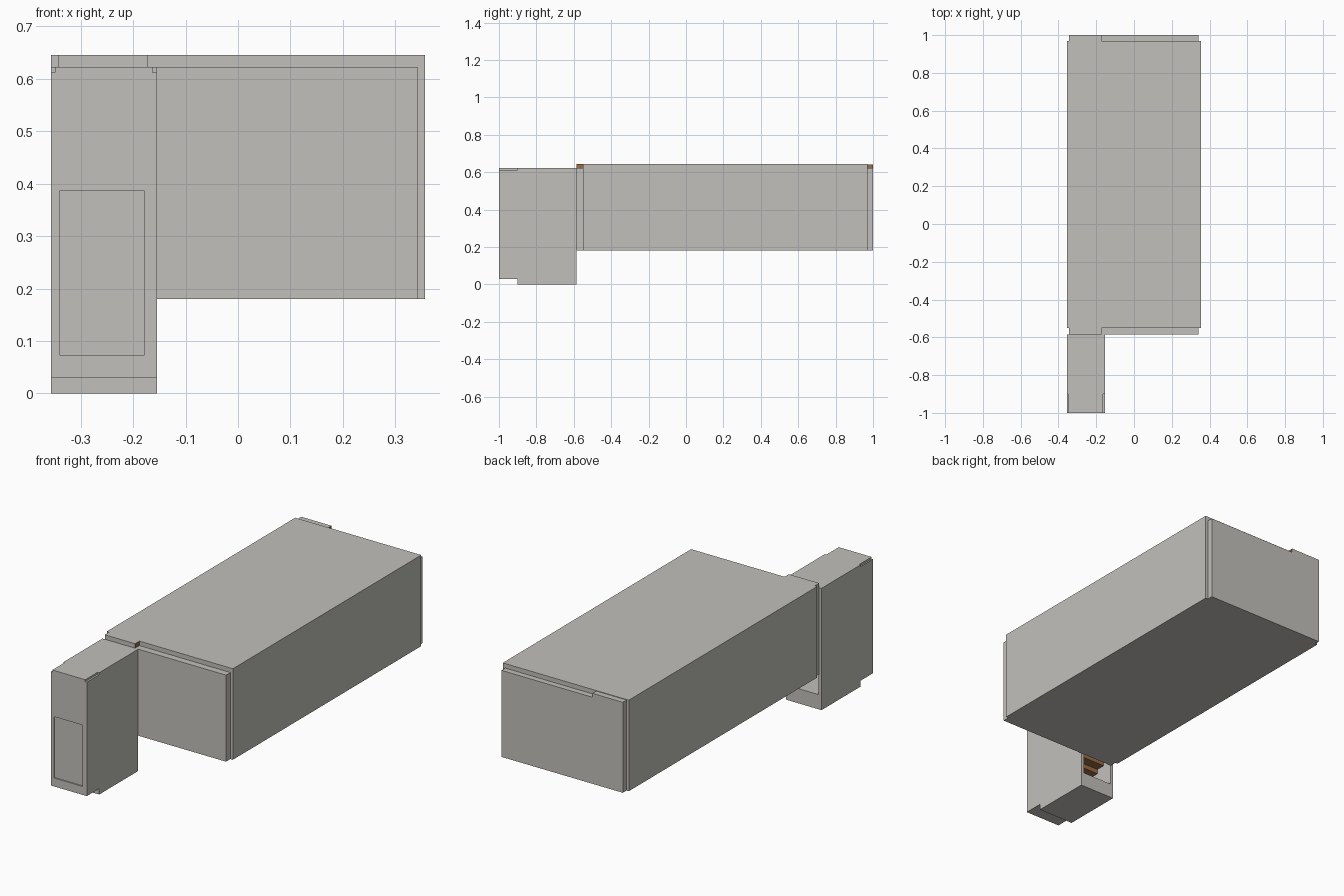
import bpy, bmesh
from mathutils import Vector

if "Cube" in bpy.data.objects:
    bpy.data.objects.remove(bpy.data.objects["Cube"])


def mat(name, col):
    m = bpy.data.materials.new(name)
    m.diffuse_color = (*col, 1)
    m.use_nodes = True
    m.node_tree.nodes["Principled BSDF"].inputs["Base Color"].default_value = m.diffuse_color
    return m


GREY = mat("pale_concrete", (0.54, 0.53, 0.50))
BROWN = mat("brown_wood", (0.33, 0.15, 0.06))


def extrude_x(name, profile, x0, x1, *mats):
    """Solid with a (y, z) profile running from x0 to x1."""
    bm = bmesh.new()
    face = bm.faces.new([bm.verts.new((x0, y, z)) for y, z in profile])
    r = bmesh.ops.extrude_face_region(bm, geom=[face])
    verts = [v for v in r["geom"] if isinstance(v, bmesh.types.BMVert)]
    bmesh.ops.translate(bm, verts=verts, vec=Vector((x1 - x0, 0, 0)))
    bmesh.ops.recalc_face_normals(bm, faces=bm.faces)
    me = bpy.data.meshes.new(name)
    bm.to_mesh(me)
    bm.free()
    ob = bpy.data.objects.new(name, me)
    bpy.context.collection.objects.link(ob)
    for m in mats:
        me.materials.append(m)
    return ob


def box(name, x0, x1, y0, y1, z0, z1, *mats):
    return extrude_x(name, [(y0, z0), (y1, z0), (y1, z1), (y0, z1)], x0, x1, *mats)


def cut(ob, *b):
    c = box("cutter", *b, GREY)
    c.hide_render = True
    m = ob.modifiers.new("cut", "BOOLEAN")
    m.operation, m.solver, m.object = "DIFFERENCE", "EXACT", c
    bpy.context.view_layer.objects.active = ob
    bpy.ops.object.modifier_apply(modifier=m.name)
    bpy.data.objects.remove(c)


# Main hall with slightly narrower end walls
box("main_hall", -0.356, 0.356, -0.55, 0.97, 0.18, 0.645, GREY)
box("hall_front_wall", -0.343, 0.342, -0.585, -0.55, 0.18, 0.622, GREY)
box("hall_back_wall", -0.343, 0.342, 0.97, 1.0, 0.18, 0.622, GREY)

# Raised lips on both end walls, brown on the inward end
for name, y0, y1, top in (("front_lip", -0.585, -0.55, 0.645), ("back_lip", 0.97, 1.0, 0.642)):
    lip = box(name, -0.343, -0.172, y0, y1, 0.622, top, GREY, BROWN)
    for p in lip.data.polygons:
        if p.normal.x > 0.9:
            p.material_index = 1

# Entrance tower with a raised toe at the front
tower = extrude_x("entrance_tower",
                  [(-1.0, 0.03), (-0.9, 0.03), (-0.9, 0.0), (-0.585, 0.0),
                   (-0.585, 0.622), (-1.0, 0.622)], -0.356, -0.154, GREY)
# Door recess, stair passage, and small notches along the top front corners
cut(tower, -0.34, -0.178, -1.1, -0.994, 0.073, 0.386)
cut(tower, -0.34, -0.172, -0.975, -0.5, 0.075, 0.386)
for x0, x1 in ((-0.4, -0.349), (-0.163, -0.1)):
    cut(tower, x0, x1, -1.1, -0.9, 0.612, 0.7)

# Stairs inside the passage, stepped on both sides
N, Y0, Z0 = 7, -0.93, 0.075
dy, dz = 0.33 / N, 0.17 / N
upper, lower = [], []
for i in range(N):
    y, z = Y0 + i * dy, Z0 + i * dz
    upper += [(y, z + dz), (y + dy, z + dz)]
    lower += [(y + 0.012, z + 0.003), (y + dy + 0.012, z + 0.003)]
extrude_x("stairs", upper + lower[::-1], -0.339, -0.173, BROWN)
